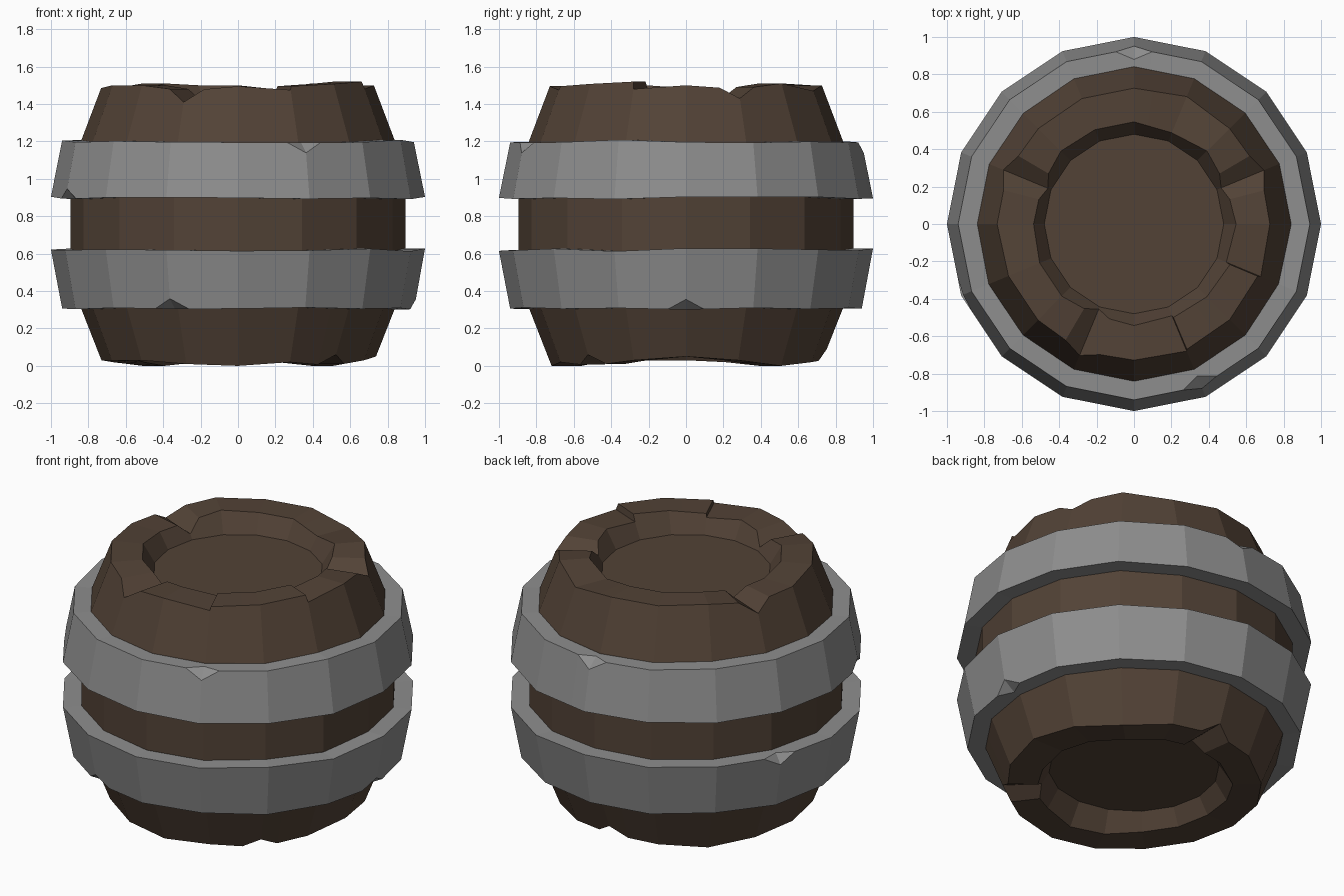
import bpy, bmesh, math, random

random.seed(4)
SIDES = 16
STEP = 360 / SIDES

if "Cube" in bpy.data.objects:
    bpy.data.objects.remove(bpy.data.objects["Cube"])


def material(name, colour):
    mat = bpy.data.materials.new(name)
    mat.use_nodes = True
    mat.diffuse_color = (*colour, 1)
    mat.node_tree.nodes["Principled BSDF"].inputs["Base Color"].default_value = (*colour, 1)
    return mat


def point(angle, radius, z):
    """Point on a polygon with SIDES corners, the first corner on +x."""
    off = math.radians(angle % STEP - STEP / 2)
    flat = radius * math.cos(math.pi / SIDES) / math.cos(off)
    a = math.radians(angle)
    return (flat * math.cos(a), flat * math.sin(a), z)


def blend(values, angle):
    """Height around the rim, interpolated between the corners."""
    i, t = divmod(angle / STEP, 1)
    i = int(i)
    return values[i % SIDES] * (1 - t) + values[(i + 1) % SIDES] * t


def loft(name, columns, mat, capped):
    """Join (angle, profile) columns into a turned solid."""
    bm = bmesh.new()
    grid = [[bm.verts.new(point(a, r, z)) for r, z in prof] for a, prof in columns]
    rows = len(grid[0])
    for i, col in enumerate(grid):
        nxt = grid[(i + 1) % len(grid)]
        for j in range(rows - 1 if capped else rows):
            k = (j + 1) % rows
            bm.faces.new((col[j], nxt[j], nxt[k], col[k]))
    if capped:
        bm.faces.new([c[0] for c in grid])
        bm.faces.new([c[-1] for c in grid])
    bmesh.ops.remove_doubles(bm, verts=bm.verts, dist=0.0005)
    bmesh.ops.recalc_face_normals(bm, faces=bm.faces)
    mesh = bpy.data.meshes.new(name)
    bm.to_mesh(mesh)
    bm.free()
    mesh.materials.append(mat)
    obj = bpy.data.objects.new(name, mesh)
    bpy.context.collection.objects.link(obj)
    return obj


def spread(corners, half):
    """All polygon corners plus a column on each side of the given ones."""
    angles = {i * STEP for i in range(SIDES)}
    for c in corners:
        angles |= {(c * STEP - half) % 360, (c * STEP + half) % 360}
    return angles


wood = material("dark_brown_wood", (0.085, 0.055, 0.037))
iron = material("grey_iron", (0.27, 0.27, 0.27))

# Wooden body: uneven rims, V notches by corner number, one raised plank
top_rim = [1.5, 1.48, 1.51, 1.47, 1.5, 1.5, 1.51, 1.48,
           1.485, 1.5, 1.5, 1.47, 1.495, 1.475, 1.485, 1.48]
low_rim = [0.05, 0.03, 0, 0.02, 0.03, 0.02, 0, 0.02,
           0.03, 0.03, 0.03, 0.01, 0, 0.02, 0, 0.03]
top_notch = {1: 0.05, 7: 0.06, 11: 0.06}
low_notch = {4: 0.06, 14: 0.06}
plank_start, plank_end = 13 * STEP, 15 * STEP
NOTCH = 8

angles = spread(list(top_notch) + list(low_notch), NOTCH)
angles |= {plank_start + 0.4, plank_end - 0.4}
body = []
for a in sorted(angles):
    top, low = blend(top_rim, a), blend(low_rim, a)
    if plank_start < a < plank_end:
        top = 1.495 + 0.025 * (a - plank_start) / (plank_end - plank_start)
    corner = a / STEP
    top -= top_notch.get(corner, 0)
    low += low_notch.get(corner, 0)
    dt, dl = 1.49 - top, low - 0.03
    body.append((a, [
        (0.48, 0.13), (0.54 - 0.6 * dl, low), (0.73 + 0.38 * dl, low),
        (0.84, 0.31), (0.895, 0.62), (0.895, 0.9), (0.84, 1.2),
        (0.73 + 0.38 * dt, top), (0.54 - 0.6 * dt, top), (0.48, 1.39)]))
loft("barrel_body", body, wood, True)


# Iron hoops: a slanted band with small chips bitten from its edges
def hoop(name, z0, z1, r0, r1, top_chips, low_chips):
    half, bite = 6, 0.055
    tops = [z1 + random.uniform(-0.008, 0.01) for _ in range(SIDES)]
    lows = [z0 + random.uniform(-0.01, 0.006) for _ in range(SIDES)]
    columns = []
    for a in sorted(spread(top_chips + low_chips, half)):
        zt, zl = blend(tops, a), blend(lows, a)
        outer_top, outer_low = (r1, zt), (r0, zl)
        lip_top, lip_low = outer_top, outer_low
        slope = (r1 - r0) / (z1 - z0)
        if a / STEP in top_chips:
            lip_top = (r1 - 0.06, zt)
            outer_top = (r1 - slope * bite, zt - bite)
        if a / STEP in low_chips:
            lip_low = (r0 - 0.06, zl)
            outer_low = (r0 + slope * bite, zl + bite)
        columns.append((a, [(0.8, zl), (0.8, zt), lip_top, outer_top, outer_low, lip_low]))
    loft(name, columns, iron, False)


hoop("upper_hoop", 0.9, 1.2, 1.0, 0.94, [4, 13], [9])
hoop("lower_hoop", 0.31, 0.62, 0.94, 1.0, [7], [0, 11])
